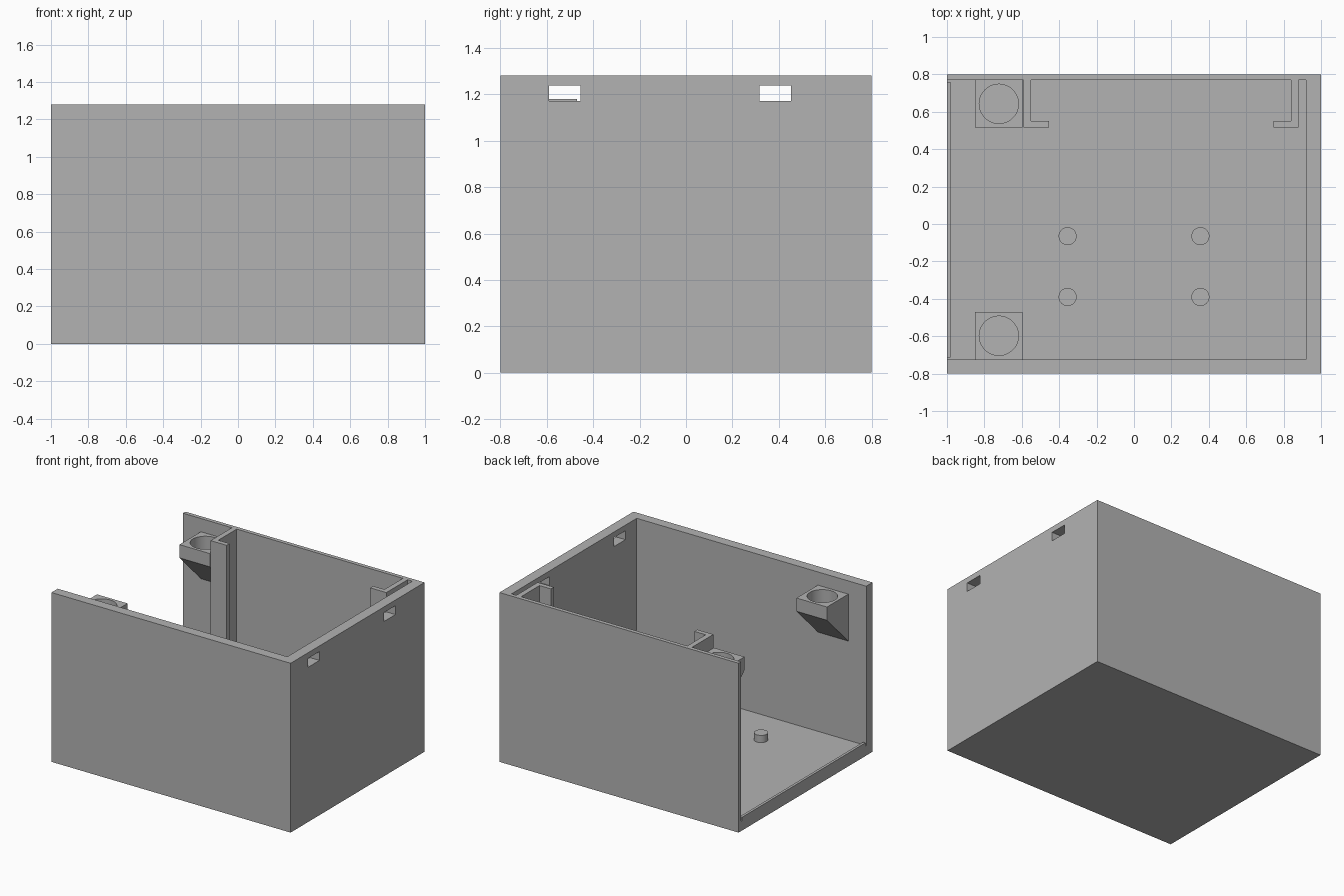
import bpy
import bmesh
from mathutils import Vector

if "Cube" in bpy.data.objects:
    bpy.data.objects.remove(bpy.data.objects["Cube"], do_unlink=True)

grey = bpy.data.materials.new("plain grey")
grey.use_nodes = True
colour = (0.45, 0.45, 0.45, 1)
grey.diffuse_color = colour
grey.node_tree.nodes["Principled BSDF"].inputs["Base Color"].default_value = colour


def finish(name, bm):
    bmesh.ops.recalc_face_normals(bm, faces=bm.faces)
    mesh = bpy.data.meshes.new(name)
    bm.to_mesh(mesh)
    bm.free()
    mesh.materials.append(grey)
    obj = bpy.data.objects.new(name, mesh)
    bpy.context.collection.objects.link(obj)
    return obj


def prism(name, points, sweep):
    """Extrude a closed outline along a vector."""
    bm = bmesh.new()
    face = bm.faces.new([bm.verts.new(p) for p in points])
    out = bmesh.ops.extrude_face_region(bm, geom=[face], use_keep_orig=True)
    moved = [v for v in out["geom"] if isinstance(v, bmesh.types.BMVert)]
    bmesh.ops.translate(bm, verts=moved, vec=Vector(sweep))
    return finish(name, bm)


def box(name, low, high):
    (x0, y0, z0), (x1, y1, z1) = low, high
    base = [(x0, y0, z0), (x1, y0, z0), (x1, y1, z0), (x0, y1, z0)]
    return prism(name, base, (0, 0, z1 - z0))


def cylinder(name, x, y, z0, z1, radius):
    bm = bmesh.new()
    bmesh.ops.create_cone(bm, cap_ends=True, segments=48, radius1=radius,
                          radius2=radius, depth=z1 - z0)
    bmesh.ops.translate(bm, verts=bm.verts, vec=(x, y, (z0 + z1) / 2))
    return finish(name, bm)


def select_only(obj):
    bpy.ops.object.select_all(action="DESELECT")
    obj.select_set(True)
    bpy.context.view_layer.objects.active = obj


def smooth(obj):
    select_only(obj)
    bpy.ops.object.shade_smooth_by_angle()


def cut(obj, cutter):
    mod = obj.modifiers.new("cut", "BOOLEAN")
    mod.operation, mod.solver, mod.object = "DIFFERENCE", "EXACT", cutter
    select_only(obj)
    bpy.ops.object.modifier_apply(modifier=mod.name)
    bpy.data.objects.remove(cutter, do_unlink=True)


TOP, FLOOR = 1.28, 0.075
FRONT, BACK, SIDE = -0.725, 0.77, 0.92   # inner wall faces
REACH = 0.255                            # depth of rails and sockets

# Three walls and the two hooked rails share one plan outline
rail_y = BACK - REACH
plan = [(-1, -0.8), (1, -0.8), (1, 0.8), (-1, 0.8), (-1, BACK),
        (-0.59, BACK), (-0.59, rail_y), (-0.455, rail_y), (-0.455, 0.55),
        (-0.55, 0.55), (-0.55, BACK),
        (0.84, BACK), (0.84, 0.55), (0.745, 0.55), (0.745, rail_y),
        (0.88, rail_y), (0.88, BACK),
        (SIDE, BACK), (SIDE, FRONT), (-1, FRONT)]
walls = prism("walls_and_rails", [(x, y, 0) for x, y in plan], (0, 0, TOP))

# Two slots through the closed side wall
for y in (-0.59, 0.317):
    cut(walls, box("slot_cutter", (0.9, y, 1.17), (1.1, y + 0.135, 1.237)))

# Floor with a thin raised lip along the open side
box("floor", (-1, FRONT, 0), (SIDE, BACK, FLOOR))
box("floor_lip", (-1, FRONT + 0.01, FLOOR), (-0.98, BACK - 0.01, 0.1))

# Round locating pegs on the floor
for x in (-0.355, 0.355):
    for y in (-0.065, -0.39):
        smooth(cylinder("floor_peg", x, y, FLOOR, 0.13, 0.048))

# Wedge-bottomed sockets on the front and back walls
for name, wall, inward in (("front_socket", FRONT, 1), ("back_socket", BACK, -1)):
    tip = wall + inward * REACH
    side = [(-0.85, wall, 1.18), (-0.85, tip, 1.18),
            (-0.85, tip, 1.08), (-0.85, wall, 0.825)]
    socket = prism(name, side, (REACH, 0, 0))
    cut(socket, cylinder("hole_cutter", -0.7225, wall + inward * REACH / 2,
                         1.08, 1.3, 0.105))
    smooth(socket)
